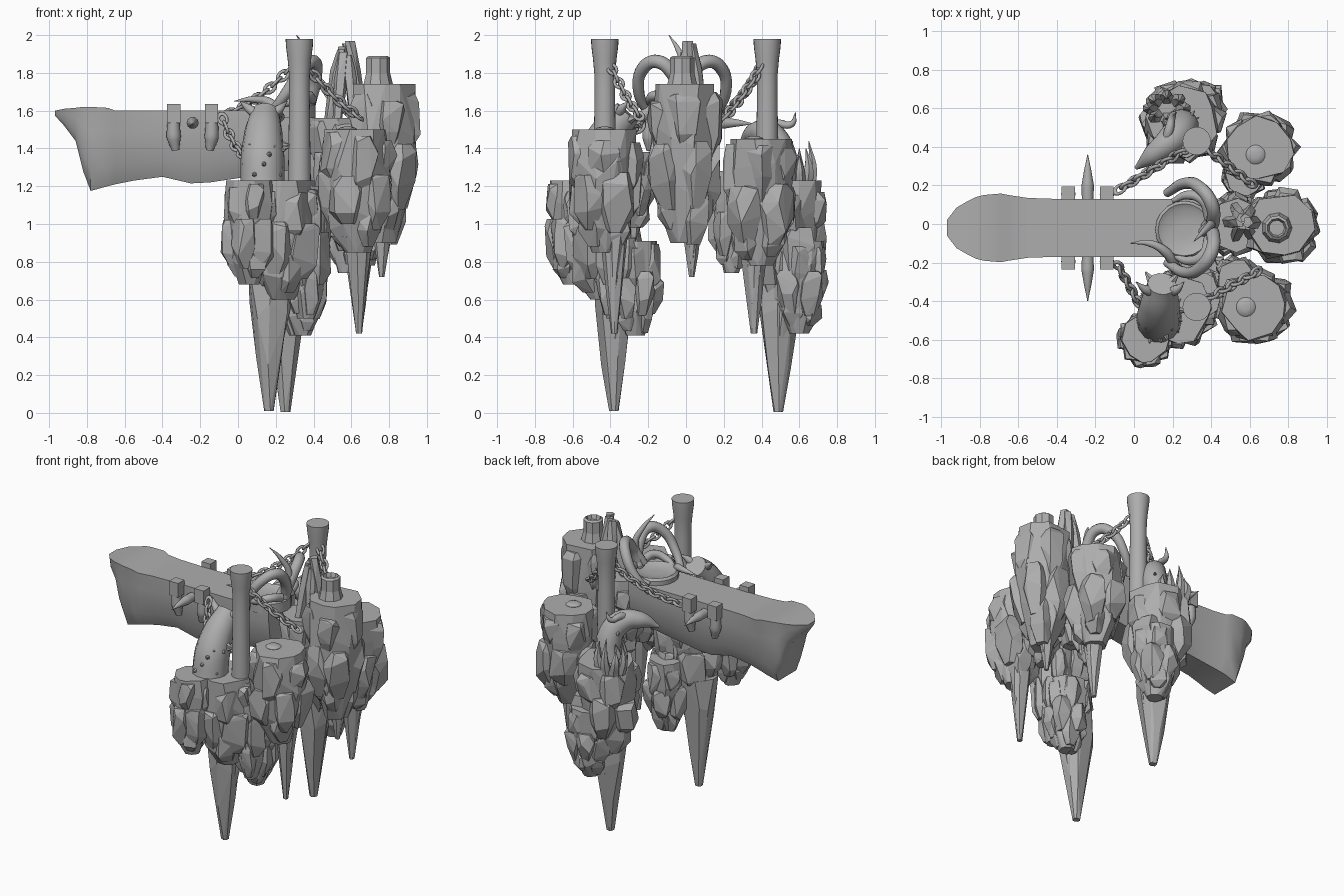
import bpy, bmesh, math, random
from mathutils import Vector, Matrix

random.seed(5)
if "Cube" in bpy.data.objects:
    bpy.data.objects.remove(bpy.data.objects["Cube"])

stone = bpy.data.materials.new("grey_stone")
stone.use_nodes = True
stone.diffuse_color = (0.42, 0.42, 0.42, 1)
stone.node_tree.nodes["Principled BSDF"].inputs["Base Color"].default_value = (0.42, 0.42, 0.42, 1)


def add_mesh(name, mesh, smooth=False):
    ob = bpy.data.objects.new(name, mesh)
    bpy.context.scene.collection.objects.link(ob)
    mesh.materials.clear()
    mesh.materials.append(stone)
    if smooth:
        bpy.ops.object.select_all(action='DESELECT')
        ob.select_set(True)
        bpy.context.view_layer.objects.active = ob
        bpy.ops.object.shade_smooth_by_angle(angle=math.radians(40))
    return ob


def finish(name, bm, smooth=False):
    bmesh.ops.recalc_face_normals(bm, faces=bm.faces)
    mesh = bpy.data.meshes.new(name)
    bm.to_mesh(mesh)
    bm.free()
    return add_mesh(name, mesh, smooth)


def lathe(name, x, y, profile, sides=20, smooth=True):
    bm = bmesh.new()
    rings = [[bm.verts.new((x + r * math.cos(math.tau * i / sides),
                            y + r * math.sin(math.tau * i / sides), z)) for i in range(sides)]
             for r, z in profile]
    for a, b in zip(rings, rings[1:]):
        for i in range(sides):
            j = (i + 1) % sides
            bm.faces.new((a[i], a[j], b[j], b[i]))
    bm.faces.new(rings[0])
    bm.faces.new(rings[-1])
    return finish(name, bm, smooth)


def tube(name, points, radii, sides=3):
    # tapering tube along a smooth path
    cu = bpy.data.curves.new(name, 'CURVE')
    cu.dimensions = '3D'
    cu.bevel_depth = 1
    cu.bevel_resolution = sides
    cu.use_fill_caps = True
    cu.resolution_u = 6
    sp = cu.splines.new('BEZIER')
    sp.bezier_points.add(len(points) - 1)
    for bp, p, r in zip(sp.bezier_points, points, radii):
        bp.co, bp.radius = p, r
        bp.handle_left_type = bp.handle_right_type = 'AUTO'
    tmp = bpy.data.objects.new(name, cu)
    bpy.context.scene.collection.objects.link(tmp)
    bpy.context.view_layer.update()
    mesh = bpy.data.meshes.new_from_object(tmp.evaluated_get(bpy.context.evaluated_depsgraph_get()))
    bpy.data.objects.remove(tmp)
    return add_mesh(name, mesh, True)


# ---- faceted rocks: hulls of jittered rings ----
SLAB = ((0, .75), (.22, 1), (.65, 1), (1, .45))
CORE = ((0, .95), (.3, 1), (.7, .8), (1, .4))
SPIKE = ((0, 1), (.3, .9), (.65, .55), (1, .22))


def chunk(bm, x, y, top, bot, r, sides, shape, tip=None, jitter=.12):
    tx, ty = tip or (x, y)
    verts, turn = [], random.random()
    for t, k in shape:
        for i in range(sides):
            a = math.tau * (i + turn + random.uniform(-.25, .25)) / sides
            rr = r * k * random.uniform(1 - jitter, 1.06)
            z = top + (bot - top) * t
            if 0 < t < 1:
                z += random.uniform(-jitter, jitter) * (top - bot)
            verts.append(bm.verts.new((x + (tx - x) * t + rr * math.cos(a),
                                       y + (ty - y) * t + rr * math.sin(a), min(z, top))))
    out = bmesh.ops.convex_hull(bm, input=verts)
    dead = [v for v in out["geom_interior"] if isinstance(v, bmesh.types.BMVert)]
    bmesh.ops.delete(bm, geom=dead, context='VERTS')


def rock(name, x, y, top, bot, r, tip=None):
    bm = bmesh.new()
    h = top - bot
    chunk(bm, x, y, top, bot, r * .88, 10, CORE)
    # broad slabs in staggered tiers around the core
    for n, t0, t1, spread, size in ((5, .02, .5, .58, .47), (5, .3, .82, .6, .5), (3, .55, 1, .36, .46)):
        for i in range(n):
            a = math.tau * (i + random.uniform(-.12, .12)) / n + t0 * 2
            c, s, d = math.cos(a), math.sin(a), r * spread
            z0 = top - h * (t0 + random.uniform(0, .1))
            z1 = top - h * (t1 + random.uniform(-.1, .03))
            chunk(bm, x + d * c, y + d * s, z0, z1, r * size, 5, SLAB, (x + d * .85 * c, y + d * .85 * s), .16)
    if tip:
        tx, ty, tz, tr = tip
        z0 = bot + h * .3
        chunk(bm, tx, ty, z0, tz, tr, 7, SPIKE, None, .08)
        chunk(bm, tx + tr * .5, ty + tr * .3, z0, tz + (bot - tz) * .45, tr * .7, 6, SPIKE, (tx + tr * .3, ty))
    return finish(name, bm)


rock("tall_rock", .765, -.01, 1.74, .9, .205, (.76, .03, .72, .065))
rock("inner_rock", .52, 0, 1.56, 1, .17)
rock("front_side_rock", .63, -.43, 1.5, .85, .205, (.64, -.38, .42, .075))
rock("front_side_ledge", .53, -.28, 1.38, .98, .12)
rock("back_side_rock", .65, .39, 1.45, .78, .205, (.64, .36, .42, .075))
rock("back_side_ledge", .57, .24, 1.28, .74, .12)
rock("front_rock", .23, -.44, 1.23, .6, .21, (.165, -.38, .01, .12))
rock("front_ledge", .06, -.6, 1.23, .68, .15)
rock("front_inner_rock", .36, -.37, 1.2, .5, .14)
rock("front_hanging_rock", .34, -.27, .91, .41, .145)
rock("back_rock", .25, .53, 1.23, .58, .225, (.25, .49, .005, .12))
rock("back_hanging_rock", .33, .6, .91, .42, .155)

# ---- stumps, domes and spikes on the rock tops ----
bm = bmesh.new()
for i in range(6):
    a = math.tau * i / 6
    c, s = math.cos(a), math.sin(a)
    chunk(bm, .57 + .02 * c, .01 + .02 * s, 1.97 - .015 * i, 1.55, .036, 5,
          ((0, .8), (.4, 1), (1, .8)), (.57 + .09 * c, .01 + .09 * s))
finish("rooted_stump", bm)
lathe("short_stump", .74, -.02, [(.085, 1.72), (.065, 1.8), (.065, 1.88), (.05, 1.89), (.04, 1.86)], 9, False)
for name, x, y, z in (("front_dome", .58, -.43, 1.49), ("back_dome", .63, .36, 1.44)):
    lathe(name, x, y, [(.05, z), (.05, z + .012), (.04, z + .02), (.02, z + .025)])

# ---- flared pillars ----
for name, y in (("front_pillar", -.43), ("back_pillar", .43)):
    lathe(name, .325, y, [(.062, 1.15), (.058, 1.4), (.054, 1.7), (.055, 1.79), (.062, 1.87), (.071, 1.94),
                          (.073, 1.98)], 24)

# ---- bridge with flared prow ----
bm = bmesh.new()
sections = ((.36, .15, 1.6, 1.3), (.05, .15, 1.6, 1.25), (-.15, .15, 1.6, 1.22), (-.25, .15, 1.6, 1.215),
            (-.4, .15, 1.6, 1.25), (-.55, .155, 1.6, 1.23), (-.65, .17, 1.6, 1.21), (-.69, .178, 1.615, 1.2),
            (-.78, .17, 1.62, 1.175), (-.82, .16, 1.62, 1.28), (-.86, .14, 1.615, 1.44),
            (-.92, .105, 1.61, 1.52), (-.97, .04, 1.6, 1.575))
rings = []
for x, w, zt, zb in sections:
    h = zt - zb
    half = [(w, zt), (w * (1 if x > -.6 else .93), zt - h * .3), (w * .88, zt - h * .75), (w * .6, zb)]
    ring = half + [(-a, z) for a, z in reversed(half)]
    rings.append([bm.verts.new((x, a - .02, z)) for a, z in ring])
for a, b in zip(rings, rings[1:]):
    for i in range(8):
        j = (i + 1) % 8
        bm.faces.new((a[i], a[j], b[j], b[i]))
bm.faces.new(rings[0])
bm.faces.new(rings[-1])
finish("bridge", bm, True)

# ---- brackets, hanging tusks and side spikes on the bridge ----
for side, word in ((-1, "front"), (1, "back")):
    y = -.02 + side * .18
    for i, x in enumerate((-.34, -.14)):
        bm = bmesh.new()
        bmesh.ops.create_cube(bm, size=1, matrix=Matrix.LocRotScale((x, y, 1.585), None, (.07, .07, .1)))
        finish(f"{word}_bracket_{i}", bm)
        tube(f"{word}_tusk_{i}", [(x, y, 1.58), (x, y - side * .005, 1.46), (x + .01 - .02 * i, y - side * .01, 1.39)],
             [.03, .038, .02])
    tube(f"{word}_spike", [(-.24, y - side * .05, 1.535), (-.24, y + side * .04, 1.535),
                           (-.24, y + side * .1, 1.535), (-.24, y + side * .2, 1.53)], [.03, .032, .022, .002])

# ---- round seat with curling horns ----
lathe("round_seat", .26, -.03, [(.15, 1.56), (.15, 1.63), (.135, 1.645), (.11, 1.63), (.04, 1.625)])
for s, word in ((-1, "front"), (1, "back")):
    def at(x, y, z):
        return (x, -.02 + s * y, z)
    tube(f"{word}_large_horn", [at(.17, .18, 1.58), at(.26, .23, 1.7), at(.34, .21, 1.82), at(.4, .13, 1.86),
                                at(.41, .04, 1.78), at(.38, -.01, 1.64)], [.022, .03, .034, .036, .036, .034])
    tube(f"{word}_inner_horn", [at(.2, .14, 1.62), at(.28, .17, 1.65), at(.36, .14, 1.68), at(.39, .05, 1.66)],
         [.012, .024, .028, .028])
tube("low_horn", [(.22, -.24, 1.56), (.17, -.15, 1.64), (.08, -.1, 1.66), (-.02, -.1, 1.65)], [.03, .026, .018, .002])
tube("high_horn", [(.36, -.04, 1.66), (.4, 0, 1.8), (.36, -.04, 1.92), (.31, -.09, 2)], [.028, .024, .015, .002])

# ---- knobbly trunk in front, arching tusk at the back ----
trunk = [Vector(p) for p in ((.13, -.5, 1.2), (.13, -.47, 1.36), (.135, -.4, 1.49), (.145, -.31, 1.59))]
tube("spiny_trunk", trunk, [.118, .115, .1, .075], 5)
arch = [Vector(p) for p in ((.23, .51, 1.2), (.25, .5, 1.36), (.2, .44, 1.47), (.1, .36, 1.48), (.01, .29, 1.43))]
tube("arching_tusk", arch, [.085, .085, .078, .055, .01], 5)


def studs(name, path, count, reach, size):
    bm = bmesh.new()
    for _ in range(count):
        i = random.randrange(len(path) - 1)
        p = path[i].lerp(path[i + 1], random.random())
        d = Vector((random.uniform(-1, 1), random.uniform(-1, 1), random.uniform(-.2, .3))).normalized()
        rot = d.to_track_quat('Z', 'Y')
        bmesh.ops.create_cone(bm, cap_ends=True, segments=6, radius1=size, radius2=size * .2, depth=.05,
                              matrix=Matrix.LocRotScale(p + d * reach, rot, None))
    finish(name, bm)


studs("trunk_studs", trunk, 20, .115, .025)
studs("tusk_studs", arch[:3], 8, .085, .018)
for i in range(8):
    a = math.tau * i / 8
    c, s = math.cos(a), math.sin(a)
    tube(f"ground_thorn_{i}", [(.17 + .07 * c, .6 + .05 * s, 1.2), (.17 + .1 * c, .6 + .07 * s, 1.29),
                               (.17 + .09 * c, .6 + .05 * s, 1.36 + .04 * (i % 3))], [.04, .027, .002], 1)
tube("thin_back_horn", [(.15, .4, 1.5), (.18, .48, 1.53), (.2, .56, 1.53), (.22, .58, 1.59)], [.02, .025, .018, .002])
for i, (x, end) in enumerate(((.06, .01), (.22, .26))):
    tube(f"trunk_horn_{i}", [(.14, -.36, 1.54), (x, -.34, 1.61), (end, -.3, 1.65)], [.03, .024, .002])

# ---- chains of interlocked links ----
bpy.ops.mesh.primitive_torus_add(major_segments=12, minor_segments=6, major_radius=.022, minor_radius=.009)
seed = bpy.context.object
link = seed.data
bpy.data.objects.remove(seed)
link.transform(Matrix.Diagonal((1.5, 1, 1, 1)))
link.materials.append(stone)
link.shade_smooth()


def chain(name, start, end, sag):
    a, b = Vector(start), Vector(end)
    n = round((b - a).length / .046)

    def point(t):
        return a.lerp(b, t) - Vector((0, 0, 4 * sag * t * (1 - t)))
    for i in range(n):
        p, q = point(i / n), point((i + 1) / n)
        rot = (q - p).to_track_quat('X', 'Z').to_matrix().to_4x4()
        ob = bpy.data.objects.new(f"{name}_link_{i}", link)
        ob.matrix_world = Matrix.Translation((p + q) / 2) @ rot @ Matrix.Rotation(.5 + i % 2 * math.pi / 2, 4, 'X')
        bpy.context.scene.collection.objects.link(ob)


chain("front_rock_chain", (.36, -.4, 1.84), (.65, -.24, 1.56), .02)
chain("back_rock_chain", (.36, .4, 1.84), (.62, .2, 1.56), .02)
chain("front_bridge_chain", (-.09, -.2, 1.58), (.03, -.42, 1.36), .03)
chain("back_bridge_chain", (.29, .4, 1.84), (-.09, .17, 1.57), .04)
